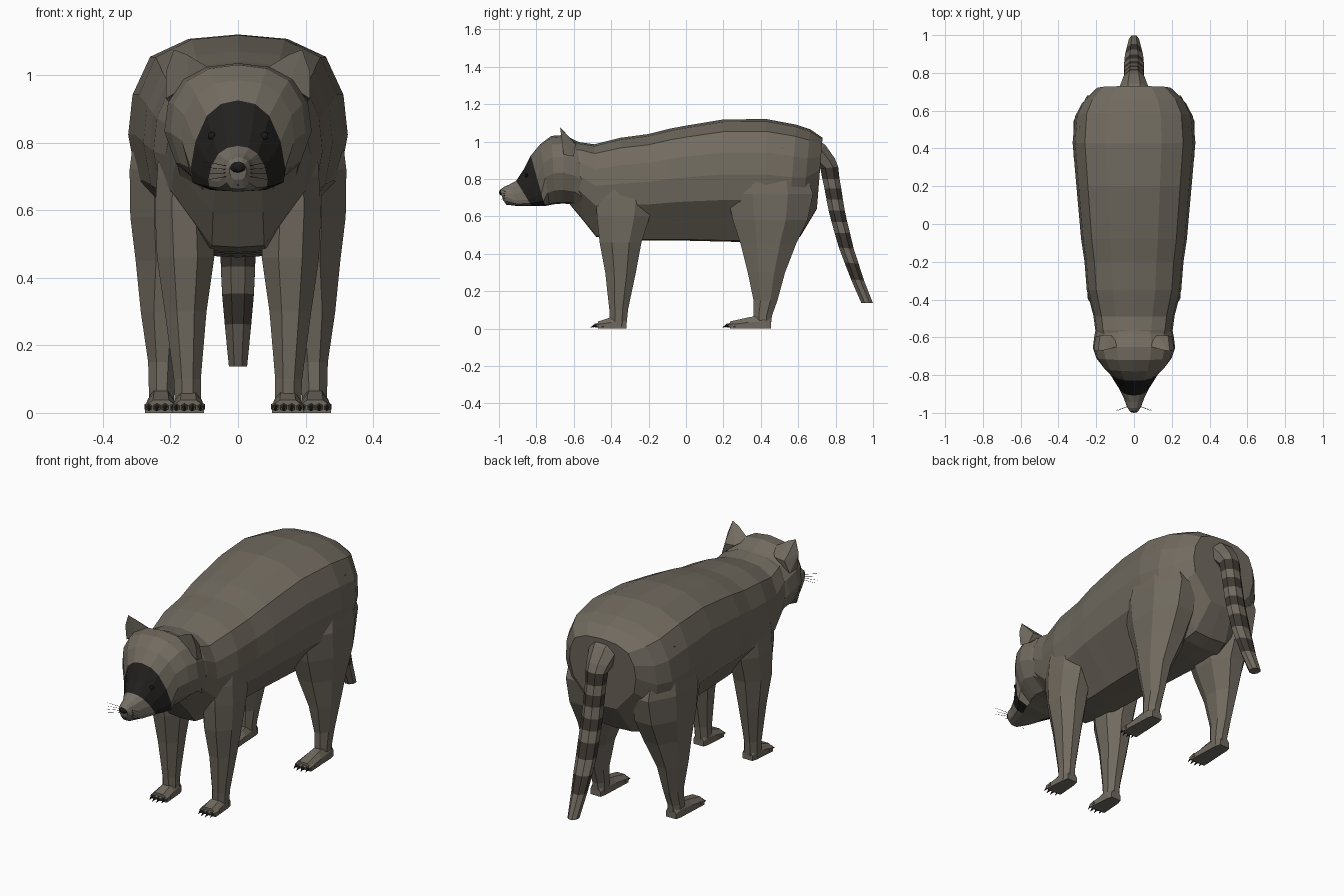
import bpy, bmesh, math
from mathutils import Vector

if "Cube" in bpy.data.objects:
    bpy.data.objects.remove(bpy.data.objects["Cube"])


def material(name, rgb):
    m = bpy.data.materials.new(name)
    m.diffuse_color = (*rgb, 1)
    m.use_nodes = True
    m.node_tree.nodes["Principled BSDF"].inputs["Base Color"].default_value = m.diffuse_color
    return m


FUR = material("grey_brown_fur", (0.165, 0.145, 0.115))
MASK = material("mask_black", (0.016, 0.015, 0.014))
BAND = material("tail_band_brown", (0.050, 0.041, 0.033))
CLAW = material("claw_black", (0.012, 0.011, 0.010))
MUZZLE = material("muzzle_grey", (0.18, 0.16, 0.13))


def finish(name, bm, mats):
    bmesh.ops.recalc_face_normals(bm, faces=bm.faces)
    me = bpy.data.meshes.new(name)
    bm.to_mesh(me)
    bm.free()
    for m in mats:
        me.materials.append(m)
    ob = bpy.data.objects.new(name, me)
    bpy.context.collection.objects.link(ob)
    return ob


def loft(name, rings, mats, rule=lambda row, col: 0):
    """Skin closed rings of equal size; rule picks the material by row and column."""
    bm = bmesh.new()
    vs = [[bm.verts.new(p) for p in r] for r in rings]
    n = len(rings[0])
    for i in range(len(vs) - 1):
        for j in range(n):
            k = (j + 1) % n
            f = bm.faces.new((vs[i][j], vs[i][k], vs[i + 1][k], vs[i + 1][j]))
            f.material_index = rule(i, j)
    bm.faces.new(vs[0]).material_index = rule(0, 0)
    bm.faces.new(vs[-1]).material_index = rule(len(vs) - 2, 0)
    return finish(name, bm, mats)


def cone(bm, a, b, r1, r2, sides):
    """Tapered rod from a to b."""
    a, b = Vector(a), Vector(b)
    m = (b - a).to_track_quat('Z', 'Y').to_matrix().to_4x4()
    m.translation = (a + b) / 2
    bmesh.ops.create_cone(bm, cap_ends=True, segments=sides, radius1=r1,
                          radius2=r2, depth=(b - a).length, matrix=m)


def ball(name, loc, scale, mat):
    bm = bmesh.new()
    bmesh.ops.create_icosphere(bm, subdivisions=2, radius=1)
    for v in bm.verts:
        v.co = Vector(loc) + Vector([c * s for c, s in zip(v.co, scale)])
    return finish(name, bm, [mat])


# Half cross-sections: (share of half width, share of height)
TRUNK = [(0, 0), (.36, .01), (.92, .34), (1, .55), (.96, .73), (.8, .9), (.45, .98), (0, 1)]
HEAD = [(0, 0), (.5, .02), (.85, .2), (1, .45), (.95, .68), (.75, .87), (.42, .97), (0, 1)]
FACE = [(0, 0), (.6, .02), (.96, .1), (1, .25), (.9, .55), (.66, .83), (.36, .96), (0, 1)]


def section(prof, yb, yt, zb, zt, hw):
    half = [(x * hw, yb + (yt - yb) * t, zb + (zt - zb) * t) for x, t in prof]
    return half + [(-x, y, z) for x, y, z in half[-2:0:-1]]


# Trunk, from rump to chest: y at bottom, y at top, z bottom, z top, half width
trunk_rows = [
    (.70, .73, .64, 1.02, .20), (.61, .665, .49, 1.065, .275),
    (.54, .59, .465, 1.09, .313), (.43, .43, .46, 1.12, .325),
    (.20, .20, .465, 1.118, .305), (0, 0, .47, 1.085, .287),
    (-.08, -.08, .47, 1.07, .28), (-.20, -.20, .47, 1.04, .262),
    (-.35, -.35, .475, 1.02, .25), (-.48, -.49, .49, .985, .215),
    (-.56, -.56, .59, .995, .205), (-.62, -.60, .662, .99, .19),
]
body = loft("body", [section(TRUNK, *r) for r in trunk_rows], [FUR])

# Head, from neck to muzzle tip, with the dark face mask in the middle rows
head_rows = [
    (-.47, -.49, .56, .975, .185), (-.60, -.58, .665, 1.00, .21),
    (-.66, -.65, .668, 1.035, .218), (-.70, -.72, .665, 1.03, .20),
    (-.73, -.78, .66, .985, .167), (-.755, -.83, .655, .925, .140),
    (-.79, -.868, .655, .85, .115), (-.825, -.908, .655, .79, .088),
    (-.90, -.945, .655, .77, .058), (-.96, -.975, .662, .757, .038),
    (-.98, -.992, .69, .742, .026),
]
loft("head", [section(FACE if 5 <= i <= 8 else HEAD, *r) for i, r in enumerate(head_rows)],
     [FUR, MASK, MUZZLE],
     lambda row, col: 2 if row >= 7 else 1 if row >= 5 and 0 < col < 13 else 0)

# Nose, mouth line and eyes
ball("nose", (0, -.986, .728), (.024, .014, .017), CLAW)
bm = bmesh.new()
for s in (1, -1):
    cone(bm, (0, -.968, .676), (s * .036, -.93, .674), .004, .004, 4)
    cone(bm, (s * .036, -.93, .674), (s * .066, -.875, .671), .004, .003, 4)
finish("mouth_line", bm, [CLAW])
for s, side in ((1, "left"), (-1, "right")):
    ball(side + "_eye", (s * .078, -.853, .82), (.012, .009, .012), CLAW)

# Whiskers
bm = bmesh.new()
for s in (1, -1):
    for k in range(4):
        cone(bm, (s * .03, -.965, .70 + .01 * k),
             (s * (.09 + .01 * (k % 2)), -.988, .69 + .018 * k), .0011, .0006, 3)
finish("whiskers", bm, [CLAW])

# Ears: broad forward-leaning wedges
for s, side in ((1, "left"), (-1, "right")):
    bm = bmesh.new()
    for x, y, z in ((.075, -.645, 1.015), (.15, -.66, .97), (.213, -.655, .93),
                    (.213, -.665, 1.01), (.19, -.673, 1.075), (.15, -.667, 1.06),
                    (.205, -.60, .92), (.12, -.59, .99), (.18, -.59, .985)):
        bm.verts.new((s * x, y, z))
    bmesh.ops.convex_hull(bm, input=bm.verts)
    finish(side + "_ear", bm, [FUR])

# Tail: y, z, half width, half thickness, tilt of ring
tail_rows = [
    (.63, .975, .09, .07, 75), (.705, .935, .078, .062, 50), (.745, .89, .062, .054, 22),
    (.766, .86, .054, .048, 6), (.775, .80, .051, .046, 0), (.785, .75, .051, .045, 0),
    (.795, .69, .051, .044, 0), (.806, .63, .052, .043, 0), (.82, .57, .052, .042, 0),
    (.836, .51, .052, .041, 0), (.857, .43, .051, .040, -5), (.885, .35, .047, .038, -5),
    (.917, .26, .039, .035, -5), (.968, .137, .027, .031, 0),
]


def tail_ring(y, z, rx, rt, tilt):
    t = math.radians(tilt)
    pts = []
    for k in range(8):
        a = math.radians(22.5 + 45 * k)
        u, v = 1.08 * rx * math.cos(a), 1.08 * rt * math.sin(a)
        pts.append((u, y + v * math.cos(t), z + v * math.sin(t)))
    return pts


loft("ringed_tail", [tail_ring(*r) for r in tail_rows], [FUR, BAND],
     lambda row, col: 1 if 3 <= row < 12 and row % 2 else 0)

# Legs: z, y centre, y radius, x centre, x radius
front_leg = [
    (.86, -.33, .10, .165, .065), (.70, -.33, .15, .16, .080), (.60, -.335, .142, .16, .086),
    (.46, -.35, .112, .155, .085), (.30, -.35, .082, .155, .062),
    (.10, -.36, .050, .15, .040), (.01, -.362, .043, .148, .038),
]
hind_leg = [
    (.97, .46, .13, .20, .09), (.72, .45, .23, .197, .124), (.58, .45, .20, .197, .122),
    (.45, .44, .148, .200, .103), (.30, .43, .10, .222, .066), (.15, .425, .064, .224, .042),
    (.07, .41, .050, .226, .038), (.01, .41, .043, .226, .036),
]


def leg_ring(s, z, yc, ry, xc, rx):
    angles = [math.radians(22.5 + 45 * k) for k in range(8)]
    return [(s * xc + 1.08 * rx * math.cos(a), yc + 1.08 * ry * math.sin(a), z) for a in angles]


def foot_ring(x, y, hw, h):
    return [(x - hw, y, 0), (x + hw, y, 0), (x + hw, y, h * .55),
            (x + hw * .5, y, h), (x - hw * .5, y, h), (x - hw, y, h * .55)]


def build_leg(label, rows, s, x, heel, toe):
    leg = loft(label + "_leg", [leg_ring(s, *r) for r in rows], [FUR])
    mid = heel + (toe - heel) * .55
    loft(label + "_foot", [foot_ring(s * x, heel, .030, .05),
                           foot_ring(s * x, heel - .03, .038, .075),
                           foot_ring(s * x, mid, .042, .06),
                           foot_ring(s * x, toe, .047, .038)], [FUR])
    toes, claws = bmesh.new(), bmesh.new()
    for k in range(4):
        tx = s * x + (k - 1.5) * .024
        ty = toe - (.018 if k in (1, 2) else .008)
        cone(toes, (tx, toe + .03, .018), (tx, ty, .016), .015, .010, 6)
        cone(claws, (tx, ty + .004, .018), (tx, ty - .022, .006), .008, .001, 5)
    finish(label + "_toes", toes, [FUR])
    finish(label + "_claws", claws, [CLAW])
    return leg


legs = []
for s, side in ((1, "left"), (-1, "right")):
    legs.append(build_leg("front_" + side, front_leg, s, .147, -.318, -.47))
    legs.append(build_leg("hind_" + side, hind_leg, s, .228, .455, .235))

# Weld the legs and trunk into one skin
for leg in legs:
    mod = body.modifiers.new("weld_" + leg.name, 'BOOLEAN')
    mod.operation, mod.solver, mod.object = 'UNION', 'EXACT', leg
bpy.context.view_layer.update()
skin = bpy.data.meshes.new_from_object(body.evaluated_get(bpy.context.evaluated_depsgraph_get()))
body.modifiers.clear()
body.data = skin
body.name = "body_and_legs"
for leg in legs:
    bpy.data.objects.remove(leg)
